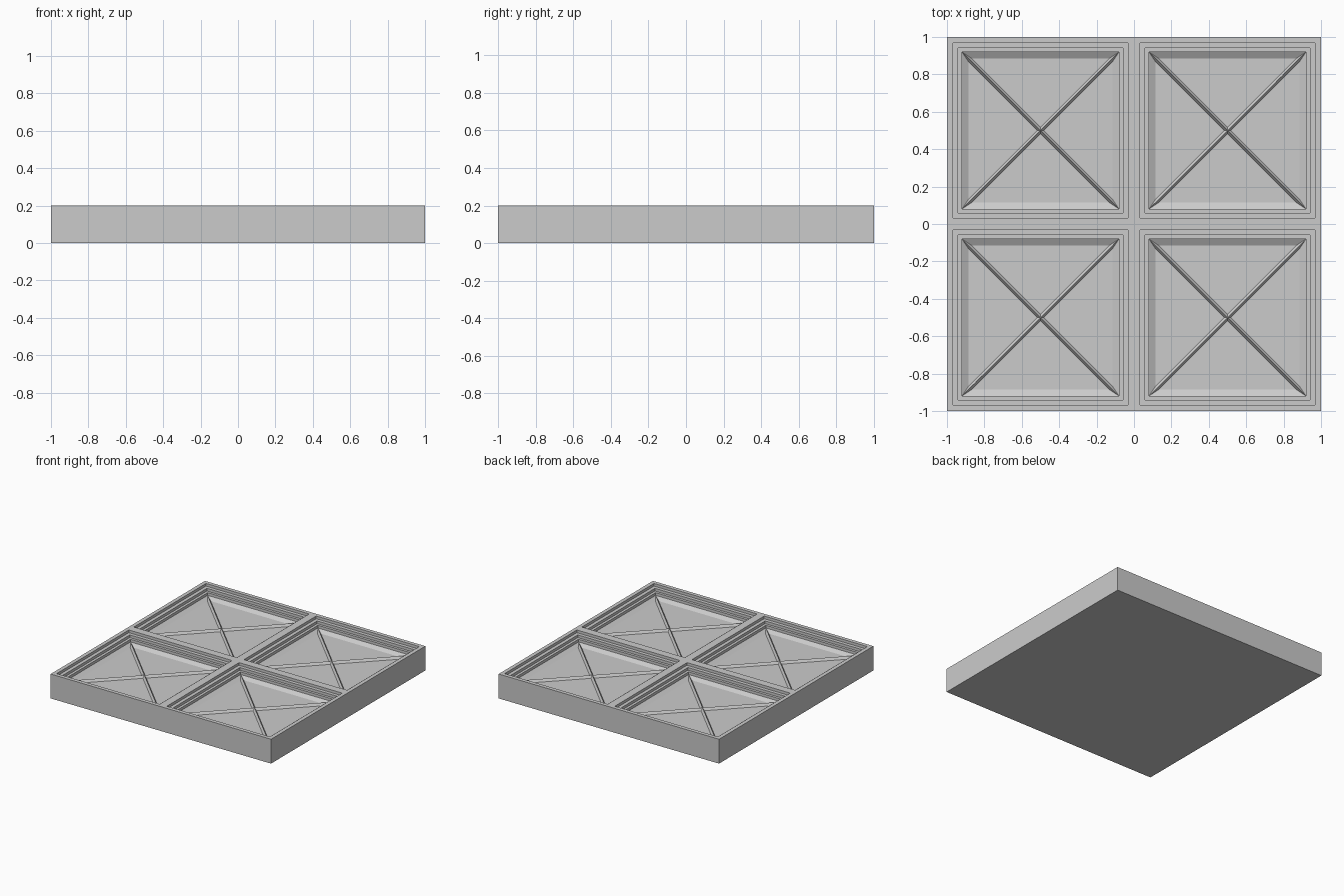
import bpy, bmesh
from mathutils import Vector

if "Cube" in bpy.data.objects:
    bpy.data.objects.remove(bpy.data.objects["Cube"])

SIZE, HEIGHT = 2.0, 0.2
STEP = 0.022             # drop of each rim step
RIB, BAND = 0.018, 0.034  # rib half width, sloped border width
FIELD_DROP = 0.02

bm = bmesh.new()

# top split into four cells
bmesh.ops.create_grid(bm, x_segments=2, y_segments=2, size=SIZE / 2)
bmesh.ops.translate(bm, verts=bm.verts, vec=(0, 0, HEIGHT))
cells = list(bm.faces)
for f in cells:
    if f.normal.z < 0:
        f.normal_flip()

# outer walls and underside
rim = [e for e in bm.edges if e.is_boundary]
walls = bmesh.ops.extrude_edge_only(bm, edges=rim)["geom"]
for v in walls:
    if isinstance(v, bmesh.types.BMVert):
        v.co.z = 0
low = [e for e in bm.edges if all(v.co.z < 0.001 for v in e.verts)]
bmesh.ops.contextual_create(bm, geom=low)


def recess(face, inset):
    """Inset a face, then drop it with vertical walls."""
    bmesh.ops.inset_individual(bm, faces=[face], thickness=inset)
    new = bmesh.ops.extrude_discrete_faces(bm, faces=[face])["faces"][0]
    bmesh.ops.translate(bm, verts=new.verts, vec=(0, 0, -STEP))
    return new


for face in cells:
    # stepped rim
    for inset in (0.045, 0.04, 0.03):
        face = recess(face, inset)

    # crossed ribs: four sunken triangular fields per panel
    centre = face.calc_center_median()
    corners = list(face.verts)
    bm.faces.remove(face)
    hub = bm.verts.new(centre)
    half = abs(corners[0].co.x - centre.x)
    for i in range(4):
        a, b = corners[i], corners[(i + 1) % 4]
        out = ((a.co + b.co) / 2 - centre).normalized()
        side = (b.co - a.co).normalized()
        down = Vector((0, 0, -FIELD_DROP))
        near = RIB * 1.0
        reach = half - BAND
        tip = bm.verts.new(centre + out * near + down)
        ia = bm.verts.new(centre + out * reach - side * (reach - near) + down)
        ib = bm.verts.new(centre + out * reach + side * (reach - near) + down)
        bm.faces.new((tip, ia, ib))
        bm.faces.new((a, b, ib, ia))
        bm.faces.new((b, hub, tip, ib))
        bm.faces.new((hub, a, ia, tip))

bmesh.ops.recalc_face_normals(bm, faces=bm.faces)
mesh = bpy.data.meshes.new("coffered_panel")
bm.to_mesh(mesh)
bm.free()
panel = bpy.data.objects.new("coffered_panel", mesh)
bpy.context.collection.objects.link(panel)
